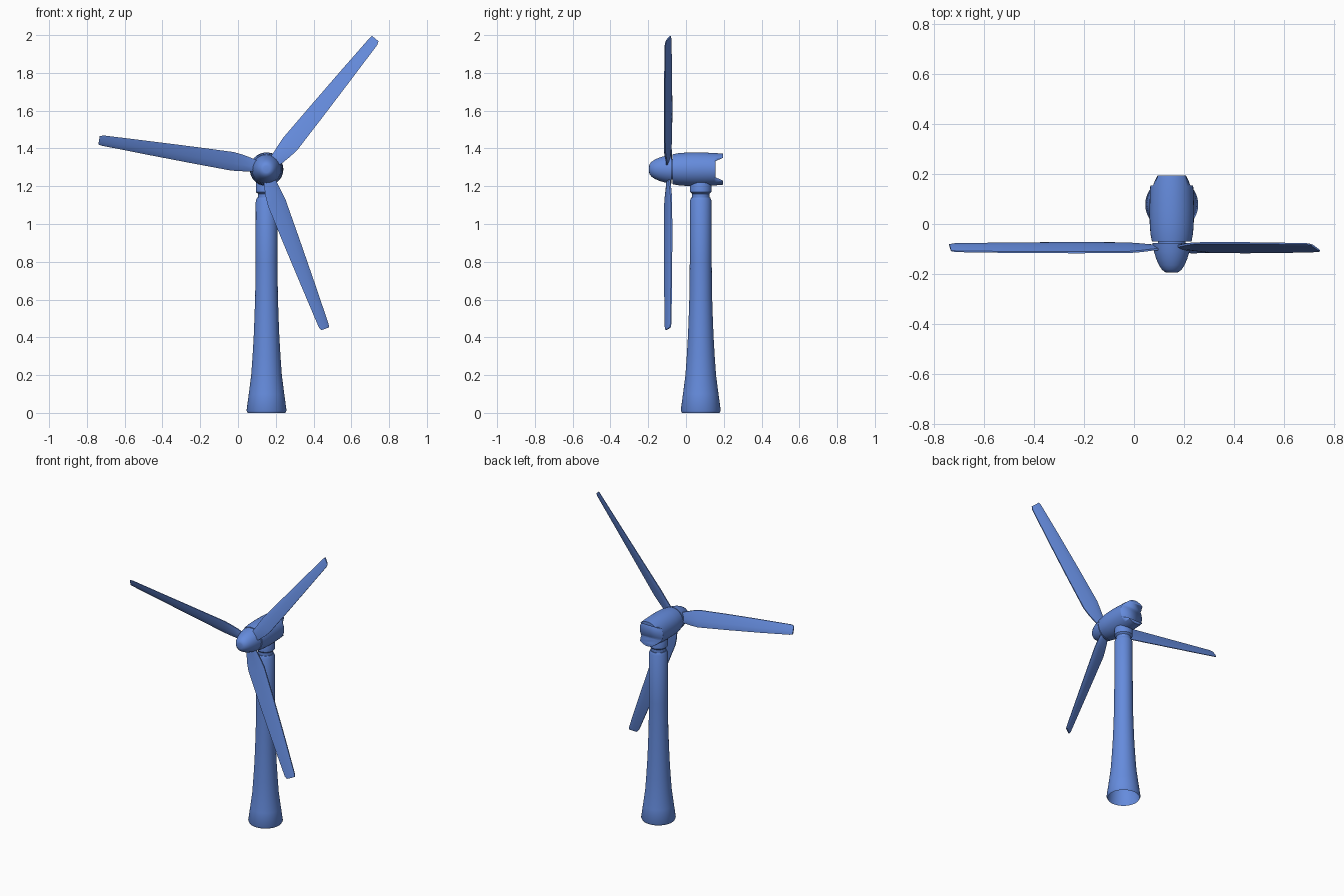
import bpy, bmesh, math
from mathutils import Vector, Matrix

if "Cube" in bpy.data.objects:
    bpy.data.objects.remove(bpy.data.objects["Cube"])

CX, TY, HZ = 0.151, 0.078, 1.29      # tower axis x/y, rotor height
HUB = Vector((CX, -0.095, HZ))

mat = bpy.data.materials.new("blue")
mat.diffuse_color = (0.13, 0.26, 0.72, 1)
mat.use_nodes = True
mat.node_tree.nodes["Principled BSDF"].inputs["Base Color"].default_value = mat.diffuse_color


def finish(name, bm, angle=35):
    bmesh.ops.recalc_face_normals(bm, faces=bm.faces)
    me = bpy.data.meshes.new(name)
    bm.to_mesh(me)
    bm.free()
    me.materials.append(mat)
    ob = bpy.data.objects.new(name, me)
    bpy.context.collection.objects.link(ob)
    bpy.ops.object.select_all(action='DESELECT')
    ob.select_set(True)
    bpy.context.view_layer.objects.active = ob
    bpy.ops.object.shade_smooth_by_angle(angle=math.radians(angle))
    return ob


def loft(bm, rings, cap_start=True, cap_end=True):
    loops = [[bm.verts.new(p) for p in r] for r in rings]
    n = len(loops[0])
    for a, b in zip(loops, loops[1:]):
        for i in range(n):
            j = (i + 1) % n
            bm.faces.new((a[i], a[j], b[j], b[i]))
    if cap_start:
        bm.faces.new(loops[0][::-1])
    if cap_end:
        bm.faces.new(loops[-1])


def lathe(name, profile, matrix, cap_start=True, n=40):
    # profile is (height, radius) along local z
    bm = bmesh.new()
    rings = [[matrix @ Vector((r * math.cos(2 * math.pi * i / n),
                               r * math.sin(2 * math.pi * i / n), h))
              for i in range(n)] for h, r in profile]
    loft(bm, rings, cap_start)
    return finish(name, bm)


# Tower with open flared foot, and the collar under the nacelle
up = Matrix.Translation((CX, TY, 0))
lathe("tower", [(0, 0.1), (0.012, 0.106), (0.1, 0.094), (0.2, 0.081), (0.3, 0.074),
                (0.4, 0.068), (0.5, 0.064), (0.62, 0.06), (0.8, 0.058), (1.125, 0.057),
                (1.14, 0.05)], up, cap_start=False)
lathe("yaw_collar", [(1.13, 0.046), (1.16, 0.046), (1.17, 0.057), (1.215, 0.057),
                     (1.235, 0.05)], up)

# Nacelle and spinner are turned around the y axis
along_y = Matrix.Translation((CX, 0, HZ)) @ Matrix.Rotation(-math.pi / 2, 4, 'X')
nacelle = lathe("nacelle", [(-0.071, 0.079), (-0.04, 0.085), (0, 0.088), (0.05, 0.089),
                            (0.1, 0.088), (0.15, 0.086), (0.195, 0.082)], along_y)
lathe("spinner", [(-0.195, 0.018), (-0.192, 0.028), (-0.182, 0.04), (-0.165, 0.051),
                  (-0.14, 0.062), (-0.11, 0.071), (-0.077, 0.077)], along_y)
lathe("rotor_shaft", [(-0.09, 0.055), (-0.06, 0.055)], along_y)

# Flared slot cut through the rear of the nacelle
bm = bmesh.new()
slot = [(0.155, -0.042), (0.215, -0.069), (0.215, 0.069), (0.155, 0.042)]
loft(bm, [[(CX + dx, y, HZ + z) for y, z in slot] for dx in (-0.2, 0.2)])
cutter = finish("slot_cutter", bm)
cutter.hide_render = True
cutter.hide_set(True)
cut = nacelle.modifiers.new("rear_slot", 'BOOLEAN')
cut.object = cutter
cut.solver = 'EXACT'
bpy.context.view_layer.objects.active = nacelle
bpy.ops.object.modifier_apply(modifier=cut.name)
bpy.data.objects.remove(cutter)

# Blade stations: distance, counter-clockwise edge, clockwise edge, thickness, pitch depth
STATIONS = [(0.03, -0.022, 0.03, 0.018, 0.004), (0.085, -0.027, 0.045, 0.018, 0.008),
            (0.135, -0.033, 0.055, 0.018, 0.014), (0.185, -0.038, 0.061, 0.017, 0.018),
            (0.4, -0.034, 0.054, 0.016, 0.019), (0.65, -0.028, 0.044, 0.015, 0.018),
            (0.88, -0.021, 0.034, 0.013, 0.015), (0.9, -0.018, 0.027, 0.009, 0.012)]
# Airfoil outline: fraction across the chord, fraction of half thickness
FOIL = [(0, -0.45), (0.12, -0.9), (0.4, -1), (0.8, -0.75), (1, -0.4),
        (1, 0.4), (0.8, 0.75), (0.4, 1), (0.12, 0.9), (0, 0.45)]


def blade(name, degrees):
    a = math.radians(degrees)
    u = Vector((math.cos(a), 0, math.sin(a)))
    v = Vector((math.sin(a), 0, -math.cos(a)))
    bm = bmesh.new()
    rings = []
    for s, lo, hi, thick, depth in STATIONS:
        ring = []
        for f, h in FOIL:
            y = depth * (1 - 2 * f) + h * thick / 2
            ring.append(HUB + u * s + v * (lo + (hi - lo) * f) + Vector((0, y, 0)))
        rings.append(ring)
    loft(bm, rings)
    finish(name, bm, 30)


for k in range(3):
    blade(f"blade_{k + 1}", 50.5 + 120 * k)
